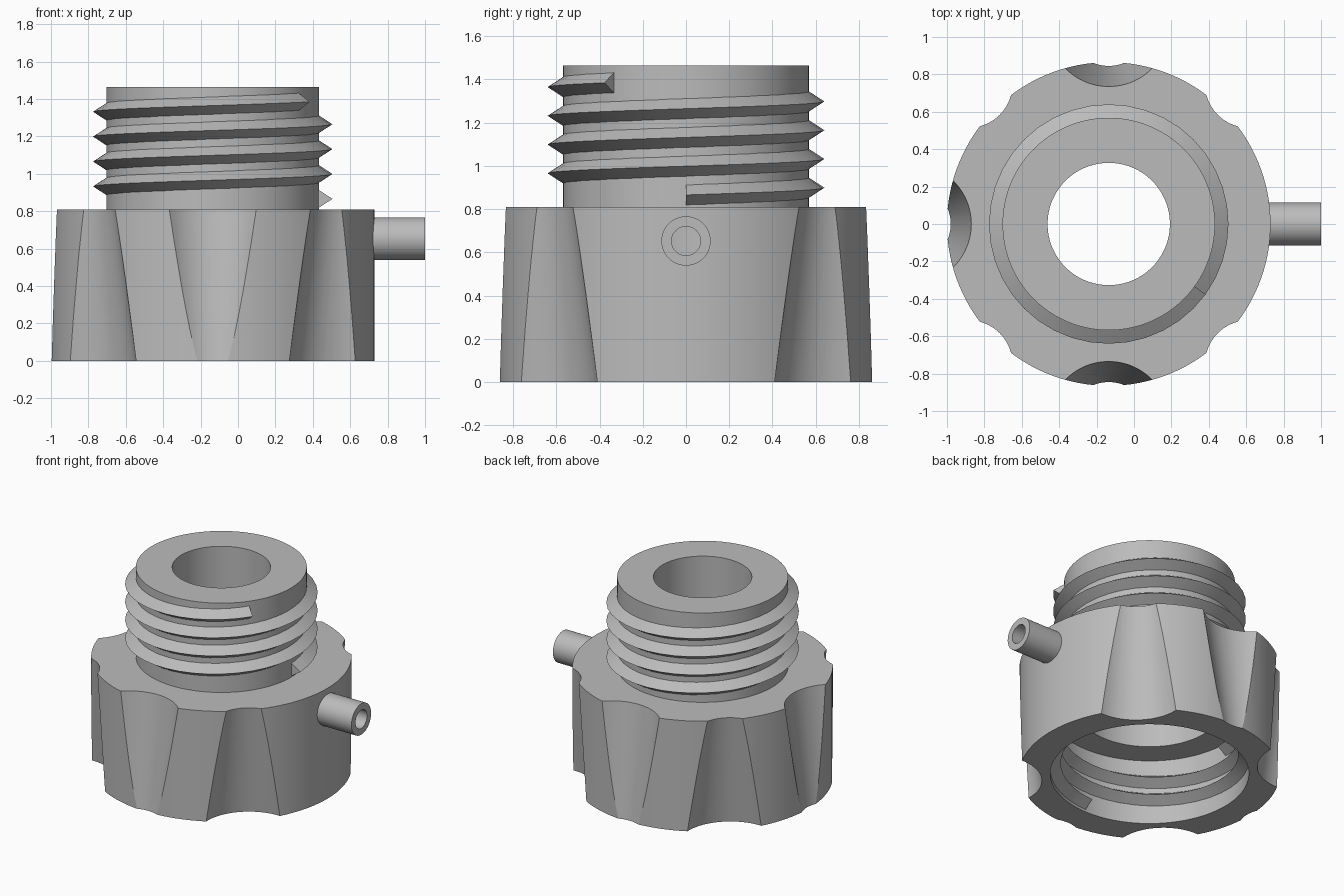
import bpy, bmesh
from math import pi, cos, sin, radians
from mathutils import Matrix, Vector

CX = -0.135          # axis of the fitting
BODY_H = 0.81
STEP_Z = 0.48

cube = bpy.data.objects.get("Cube")
if cube:
    bpy.data.objects.remove(cube, do_unlink=True)

grey = bpy.data.materials.new("plain_grey")
grey.use_nodes = True
COLOUR = (0.5, 0.5, 0.5, 1)
grey.diffuse_color = COLOUR
grey.node_tree.nodes["Principled BSDF"].inputs["Base Color"].default_value = COLOUR


def finish(bm, name):
    """Turn a bmesh into a grey object standing on the fitting's axis."""
    bmesh.ops.recalc_face_normals(bm, faces=bm.faces)
    mesh = bpy.data.meshes.new(name)
    bm.to_mesh(mesh)
    bm.free()
    mesh.materials.append(grey)
    ob = bpy.data.objects.new(name, mesh)
    ob.location.x = CX
    bpy.context.collection.objects.link(ob)
    return ob


def smooth(ob, degrees=30):
    bpy.ops.object.select_all(action='DESELECT')
    ob.select_set(True)
    bpy.context.view_layer.objects.active = ob
    bpy.ops.object.shade_smooth_by_angle(angle=radians(degrees))


def bridge(bm, rings, closed):
    """Skin consecutive rings of vertices; cap the ends of an open run."""
    n = len(rings[0])
    pairs = list(zip(rings, rings[1:]))
    if closed:
        pairs.append((rings[-1], rings[0]))
    for a, b in pairs:
        for i in range(n):
            j = (i + 1) % n
            bm.faces.new((a[i], a[j], b[j], b[i]))
    if not closed:
        bm.faces.new(rings[0])
        bm.faces.new(rings[-1])


def lathe(profile, segments):
    """Revolve a closed (radius, height) profile about z."""
    bm = bmesh.new()
    rings = []
    for s in range(segments):
        a = 2 * pi * s / segments
        rings.append([bm.verts.new((r * cos(a), r * sin(a), z)) for r, z in profile])
    bridge(bm, rings, True)
    return bm


def thread(name, root, tip, half, start_deg, z0, turns, pitch=0.133, steps=40):
    """Triangular ridge wound on a rising helix."""
    bm = bmesh.new()
    rings = []
    for i in range(round(turns * steps) + 1):
        t = i / steps
        a = radians(start_deg) + 2 * pi * t
        z = z0 + pitch * t
        rings.append([bm.verts.new((r * cos(a), r * sin(a), z + dz))
                      for r, dz in ((root, -half), (tip, 0), (root, half))])
    bridge(bm, rings, False)
    smooth(finish(bm, name), 20)


# Body with neck, bore, inner chamber and threaded socket
body = finish(lathe([(0.66, 0), (0.865, 0), (0.865, BODY_H), (0.568, BODY_H),
                     (0.568, 1.465), (0.327, 1.465), (0.327, BODY_H),
                     (0.47, BODY_H), (0.47, STEP_Z), (0.66, STEP_Z)], 128), "body")

# Cutters: tapered finger scoops, alternately wide at the top and at the bottom
bm = bmesh.new()
for k in range(1, 8):
    low, high = (0.34, 0.235) if k % 2 else (0.215, 0.325)
    extra = (high - low) * 0.1 / BODY_H
    a = k * pi / 4
    bmesh.ops.create_cone(
        bm, cap_ends=True, segments=96, radius1=low - extra, radius2=high + extra,
        depth=BODY_H + 0.2,
        matrix=Matrix.Translation((1.06 * cos(a), 1.06 * sin(a), BODY_H / 2)))

# Cutter: passage behind the side nozzle
PORT_Z = 0.653
bmesh.ops.create_cone(
    bm, cap_ends=True, segments=48, radius1=0.068, radius2=0.068, depth=0.6,
    matrix=Matrix.Translation((0.65, 0, PORT_Z)) @ Matrix.Rotation(pi / 2, 4, 'Y'))
cutter = finish(bm, "cutter")
cutter.hide_render = True

cut = body.modifiers.new("cut", 'BOOLEAN')
cut.operation = 'DIFFERENCE'
cut.solver = 'EXACT'
cut.object = cutter
bpy.context.view_layer.update()
bpy.context.view_layer.objects.active = body
bpy.ops.object.modifier_apply(modifier=cut.name)
bpy.data.objects.remove(cutter, do_unlink=True)
smooth(body, 25)

# Side nozzle tube
bm = lathe([(0.067, 0.8), (0.114, 0.8), (0.114, 1.135), (0.067, 1.135)], 48)
bmesh.ops.transform(bm, verts=bm.verts,
                    matrix=Matrix.Translation((0, 0, PORT_Z)) @ Matrix.Rotation(pi / 2, 4, 'Y'))
smooth(finish(bm, "side_nozzle"))

# Threads on the neck and inside the socket
thread("neck_thread", 0.56, 0.64, 0.052, 0, 0.866, 3.9)
thread("socket_thread", 0.668, 0.59, 0.052, 270, 0.065, 2.75)
